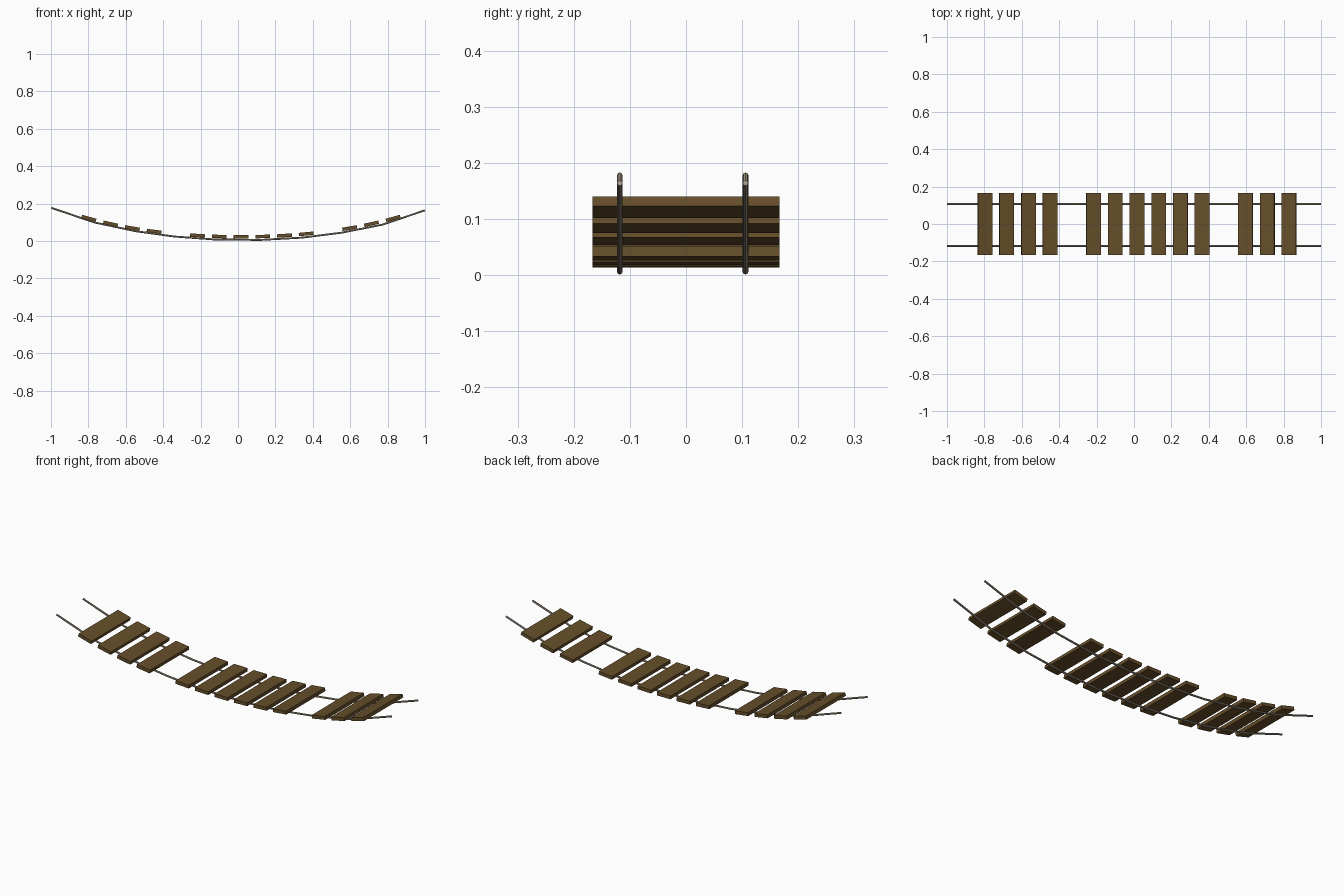
import bpy
import math

cube = bpy.data.objects.get("Cube")
if cube:
    bpy.data.objects.remove(cube, do_unlink=True)


def material(name, rgb):
    m = bpy.data.materials.new(name)
    m.use_nodes = True
    m.diffuse_color = (*rgb, 1)
    m.node_tree.nodes["Principled BSDF"].inputs["Base Color"].default_value = (*rgb, 1)
    return m


wood = material("brown wood", (0.133, 0.077, 0.023))
rope_grey = material("light grey-brown rope", (0.37, 0.31, 0.235))

# Ropes: sagging segmented cables, one on each side
ROPE_PATH = [(-0.999, 0.178), (-0.77, 0.100), (-0.55, 0.053), (-0.34, 0.024),
             (-0.12, 0.008), (0.12, 0.006), (0.34, 0.018), (0.55, 0.044),
             (0.77, 0.087), (0.999, 0.164)]


def rope(name, y):
    curve = bpy.data.curves.new(name, "CURVE")
    curve.dimensions = "3D"
    curve.bevel_depth = 0.005
    curve.bevel_resolution = 2
    curve.use_fill_caps = True
    spline = curve.splines.new("POLY")
    spline.points.add(len(ROPE_PATH) - 1)
    for point, (x, z) in zip(spline.points, ROPE_PATH):
        point.co = (x, y, z, 1)
    spline.use_smooth = False
    curve.materials.append(rope_grey)
    bpy.context.collection.objects.link(bpy.data.objects.new(name, curve))


rope("front_rope", -0.118)
rope("back_rope", 0.106)

# Planks: evenly spaced along the sag, with two missing
SPACING, MIDDLE = 0.1162, 0.016
MISSING = (-3, 4)


def plank(i):
    d = i * SPACING
    z = 0.0225 + 0.127 * d ** 2 + 0.033 * d ** 4
    slope = 0.254 * d + 0.132 * d ** 3
    bpy.ops.mesh.primitive_cube_add(size=1, location=(MIDDLE + d, 0, z),
                                    rotation=(0, -math.atan(slope), 0))
    obj = bpy.context.object
    obj.name = f"plank_{i + 8}"
    obj.scale = (0.079, 0.334, 0.018)
    obj.data.materials.append(wood)


for i in range(-7, 8):
    if i not in MISSING:
        plank(i)
